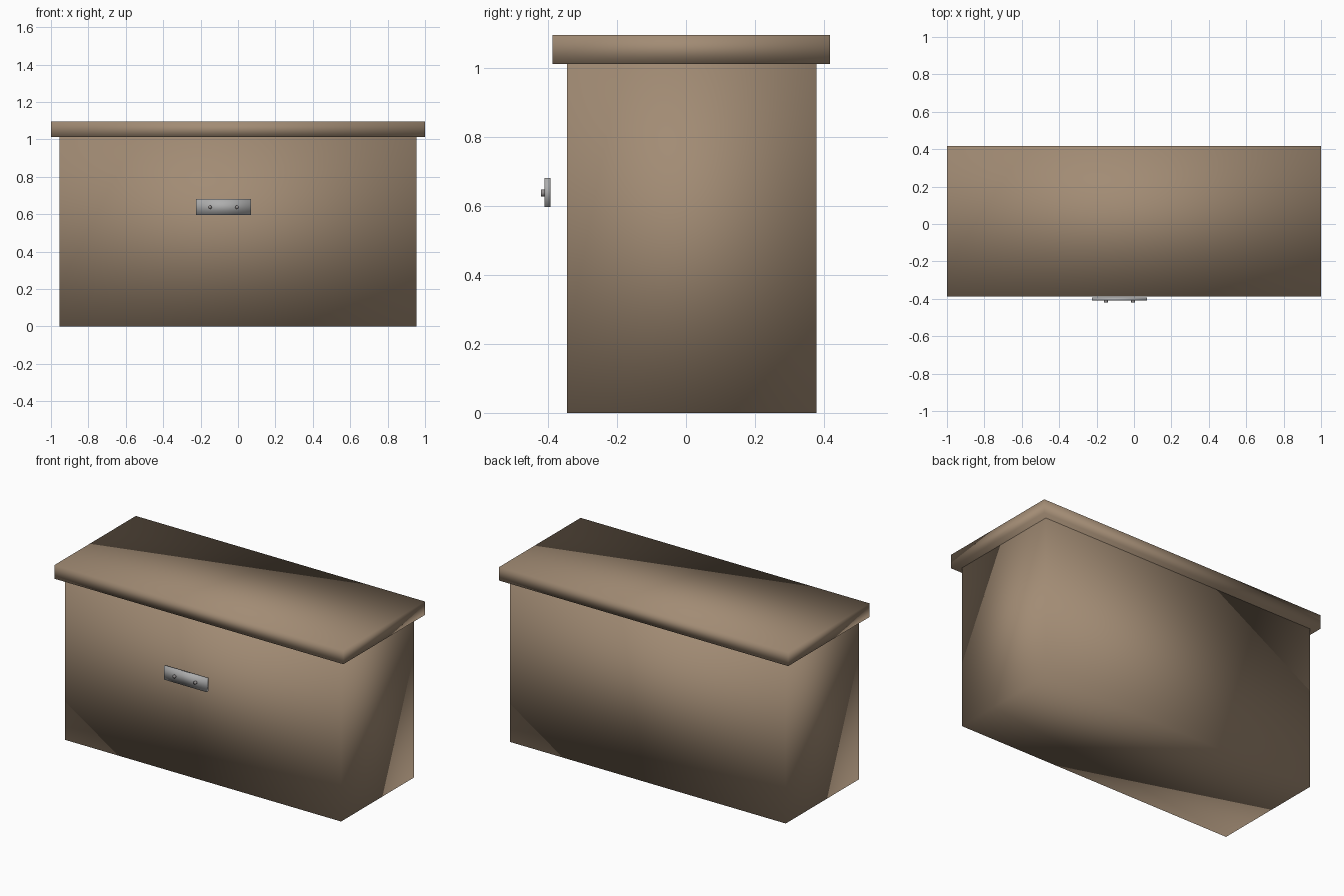
import bpy
import bmesh
from mathutils import Matrix, Vector

cube = bpy.data.objects.get("Cube")
if cube:
    bpy.data.objects.remove(cube, do_unlink=True)


def make_material(name, rgb):
    mat = bpy.data.materials.new(name)
    mat.use_nodes = True
    color = (*rgb, 1)
    mat.diffuse_color = color
    mat.node_tree.nodes["Principled BSDF"].inputs["Base Color"].default_value = color
    return mat


tan = make_material("tan_paint", (0.36, 0.26, 0.175))
steel = make_material("brushed_steel", (0.42, 0.42, 0.42))
dark_steel = make_material("dark_steel", (0.3, 0.28, 0.28))


def finish(name, bm, mat):
    bmesh.ops.recalc_face_normals(bm, faces=bm.faces)
    for face in bm.faces:
        face.smooth = True
    mesh = bpy.data.meshes.new(name)
    bm.to_mesh(mesh)
    bm.free()
    mesh.materials.append(mat)
    obj = bpy.data.objects.new(name, mesh)
    bpy.context.collection.objects.link(obj)
    return obj


def box(name, low, high, mat):
    low, high = Vector(low), Vector(high)
    bm = bmesh.new()
    place = Matrix.Translation((low + high) / 2) @ Matrix.Diagonal((*(high - low), 1))
    bmesh.ops.create_cube(bm, size=1, matrix=place)
    return finish(name, bm, mat)


def screw(name, x, z, mat):
    bm = bmesh.new()
    place = Matrix.Translation((x, -0.414, z)) @ Matrix.Rotation(1.5708, 4, "X")
    bmesh.ops.create_cone(bm, cap_ends=True, segments=16, radius1=0.01,
                          radius2=0.01, depth=0.012, matrix=place)
    return finish(name, bm, mat)


# Chest body and overhanging lid, softly shaded across their corners
box("chest_body", (-0.955, -0.345, 0), (0.955, 0.378, 1.012), tan)
box("chest_lid", (-1, -0.387, 1.012), (1, 0.418, 1.097), tan)

# Latch plate standing off the front, with its two screws
box("latch_plate", (-0.225, -0.41, 0.597), (0.07, -0.393, 0.681), steel)
for side, x in (("right", -0.15), ("left", -0.005)):
    screw(side + "_latch_screw", x, 0.638, dark_steel)
